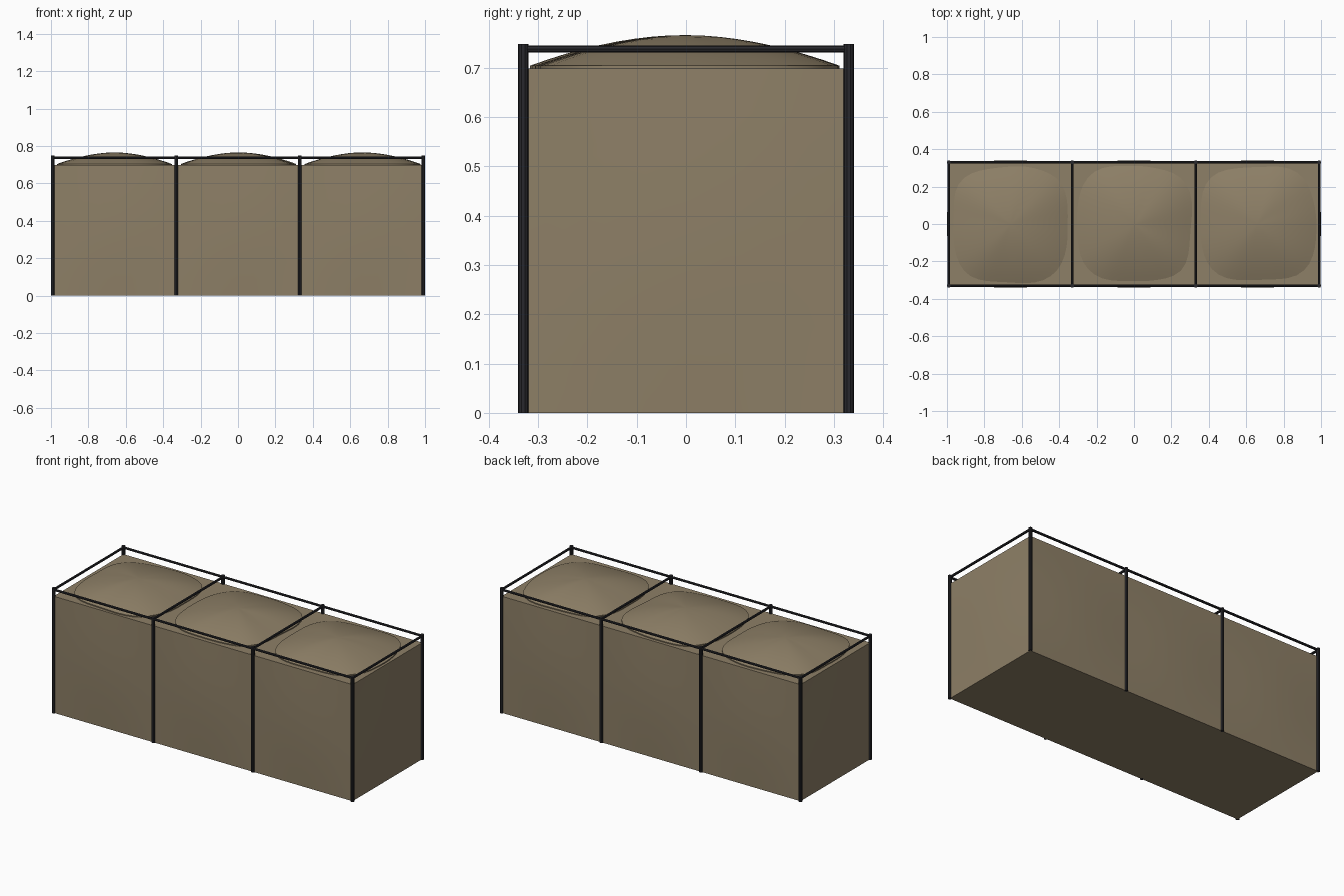
import bpy, bmesh, math, random
from mathutils import Vector, noise

random.seed(4)
if "Cube" in bpy.data.objects:
    bpy.data.objects.remove(bpy.data.objects["Cube"])

CELL = 0.66          # width of one cell
HALF = CELL / 2
WALL_TOP = 0.698
POST_TOP = 0.748
RAIL_Z = 0.738
BULGE = 0.009


def material(name, colour):
    m = bpy.data.materials.new(name)
    m.use_nodes = True
    m.diffuse_color = (*colour, 1)
    m.node_tree.nodes["Principled BSDF"].inputs["Base Color"].default_value = (*colour, 1)
    return m


sand = material("sand fabric", (0.27, 0.215, 0.135))
steel = material("dark steel", (0.022, 0.022, 0.026))


def finish(name, bm, mat, angle=35):
    bmesh.ops.recalc_face_normals(bm, faces=bm.faces)
    mesh = bpy.data.meshes.new(name)
    bm.to_mesh(mesh)
    bm.free()
    mesh.materials.append(mat)
    obj = bpy.data.objects.new(name, mesh)
    bpy.context.collection.objects.link(obj)
    bpy.ops.object.select_all(action="DESELECT")
    obj.select_set(True)
    bpy.context.view_layer.objects.active = obj
    bpy.ops.object.shade_smooth_by_angle(angle=math.radians(angle))
    return obj


def bar(name, start, end, radius, sides):
    start, end = Vector(start), Vector(end)
    axis = end - start
    bm = bmesh.new()
    bmesh.ops.create_cone(bm, cap_ends=True, segments=sides, radius1=radius,
                          radius2=radius, depth=axis.length)
    turn = axis.to_track_quat("Z", "Y").to_matrix().to_4x4()
    bmesh.ops.transform(bm, matrix=turn, verts=bm.verts)
    bmesh.ops.translate(bm, vec=(start + end) / 2, verts=bm.verts)
    return finish(name, bm, steel)


# Fabric cell with gently bulging outer walls
def fabric_cell(name, cx):
    bm = bmesh.new()
    bmesh.ops.create_cube(bm, size=1)
    bmesh.ops.subdivide_edges(bm, edges=bm.edges[:], cuts=7, use_grid_fill=True)
    for v in bm.verts:
        x, y, z = v.co
        swell = math.cos(math.pi * z)
        dx = dy = 0
        if abs(abs(y) - 0.5) < 0.001:
            dy = math.copysign(BULGE * swell * math.cos(math.pi * x), y)
        if abs(abs(x) - 0.5) < 0.001 and x * cx > 0:
            dx = math.copysign(BULGE * swell * math.cos(math.pi * y), x)
        v.co = (cx + x * CELL + dx, y * CELL + dy, (z + 0.5) * WALL_TOP)
    finish(name, bm, sand)


# Heaped fill: a low mound with an uneven, squarish outline and a short skirt
def mound(name, cx, seed):
    rings, around = 9, 48
    bm = bmesh.new()
    top = bm.verts.new((cx, 0, 0.766))
    previous = None
    for r in range(1, rings + 2):
        t = min(r / rings, 1)
        loop = []
        for i in range(around):
            a = math.tau * i / around
            c, s = math.cos(a), math.sin(a)
            square = (abs(c) ** 3.2 + abs(s) ** 3.2) ** (-1 / 3.2)
            wobble = noise.noise(Vector((c * 1.5, s * 1.5, seed)))
            reach = min(0.306 * square * (1 + 0.05 * wobble), 0.322 / max(abs(c), abs(s)))
            z = 0.766 - 0.062 * t ** 1.8 + 0.006 * wobble * t * (1 - t)
            if r > rings:
                z = WALL_TOP - 0.004
            loop.append(bm.verts.new((cx + reach * t * c, reach * t * s, z)))
        for i in range(around):
            j = (i + 1) % around
            if previous:
                bm.faces.new((previous[i], loop[i], loop[j], previous[j]))
            else:
                bm.faces.new((top, loop[i], loop[j]))
        previous = loop
    bm.faces.new(previous[::-1])
    finish(name, bm, sand, 50)


for i, label in enumerate(("right", "middle", "left")):
    cx = (i - 1) * CELL
    fabric_cell(f"{label}_cell", cx)
    mound(f"{label}_fill", cx, random.uniform(1, 9))

# Steel frame: posts, cross rails and long rails
for i in range(4):
    x = (i - 1.5) * CELL
    for side, y in (("front", -HALF), ("back", HALF)):
        bar(f"{side}_post_{i + 1}", (x, y, 0), (x, y, POST_TOP), 0.0105, 10)
        if i < 3:
            bar(f"{side}_rail_{i + 1}", (x, y, RAIL_Z), (x + CELL, y, RAIL_Z), 0.007, 8)
    bar(f"cross_rail_{i + 1}", (x, -HALF, RAIL_Z), (x, HALF, RAIL_Z), 0.007, 8)
